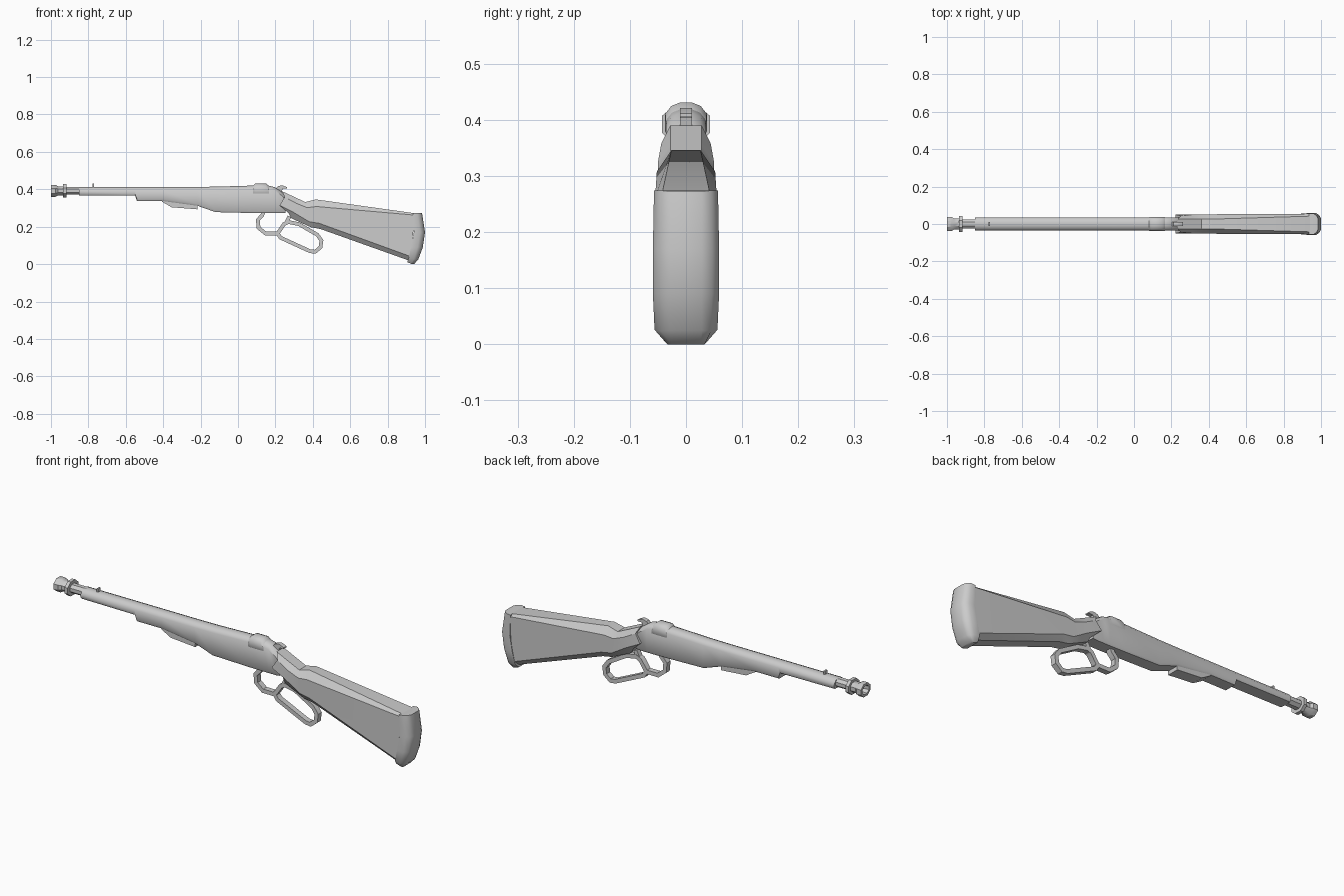
import bpy, bmesh, math
from mathutils import Vector

if "Cube" in bpy.data.objects:
    bpy.data.objects.remove(bpy.data.objects["Cube"])


def skin(name, rings, closed=False, angle=35):
    """Bridge a row of equal rings; open rows get caps made of cross strips."""
    bm = bmesh.new()
    vs = [[bm.verts.new(p) for p in ring] for ring in rings]
    n = len(rings[0])
    for a in range(len(vs) if closed else len(vs) - 1):
        r, s = vs[a], vs[(a + 1) % len(vs)]
        for i in range(n):
            j = (i + 1) % n
            bm.faces.new((r[i], r[j], s[j], s[i]))
    if not closed:
        for r in (vs[0], vs[-1]):
            for i in range(n // 2 - 1):
                bm.faces.new((r[i], r[i + 1], r[n - 2 - i], r[n - 1 - i]))
    bmesh.ops.recalc_face_normals(bm, faces=bm.faces)
    me = bpy.data.meshes.new(name)
    bm.to_mesh(me)
    bm.free()
    ob = bpy.data.objects.new(name, me)
    bpy.context.collection.objects.link(ob)
    bpy.ops.object.select_all(action='DESELECT')
    ob.select_set(True)
    bpy.context.view_layer.objects.active = ob
    bpy.ops.object.shade_smooth_by_angle(angle=math.radians(angle))
    return ob


def mirrored(levels):
    """Half section (x, z, half width) from bottom to top -> full ring."""
    return ([(x, w, z) for x, z, w in levels] +
            [(x, -w, z) for x, z, w in reversed(levels)])


def loft(name, sections, angle=35):
    return skin(name, [mirrored(s) for s in sections], angle=angle)


def strip(name, path, thick, half, closed):
    """Flat band of rectangular section following a path in the xz plane."""
    pts = [Vector(p) for p in path]
    rings = []
    for i, p in enumerate(pts):
        a = pts[i - 1] if (closed or i) else None
        b = pts[(i + 1) % len(pts)] if (closed or i < len(pts) - 1) else None
        d1 = (p - a).normalized() if a is not None else (b - p).normalized()
        d2 = (b - p).normalized() if b is not None else d1
        m = (d1 + d2).normalized()
        nrm = Vector((-m.y, m.x)) * (thick / 2 / max(0.5, m.dot(d1)))
        o, q = p + nrm, p - nrm
        rings.append([(o.x, -half, o.y), (o.x, half, o.y),
                      (q.x, half, q.y), (q.x, -half, q.y)])
    return skin(name, rings, closed)


def plate(name, profile, half):
    """Side profile given as (x, bottom z, top z) columns, extruded across y."""
    return loft(name, [[(x, zb, half), (x, zt, half)] for x, zb, zt in profile])


def body_section(x, zb, zt, w=0.036):
    return [(x, zb, w - 0.006), (x, zb + 0.009, w), (x, zt - 0.02, w),
            (x, zt - 0.006, w - 0.011), (x, zt, w - 0.026)]


# Fore-end and receiver in one body
loft("receiver_body", [body_section(*s) for s in (
    (-0.85, 0.368, 0.413), (-0.55, 0.366, 0.413), (-0.54, 0.337, 0.413),
    (-0.40, 0.337, 0.413), (-0.217, 0.312, 0.413), (-0.12, 0.278, 0.414),
    (0.08, 0.273, 0.42), (0.165, 0.272, 0.419), (0.195, 0.272, 0.412),
    (0.235, 0.272, 0.386), (0.255, 0.275, 0.362))], 40)

# Raised cap over the chamber
loft("chamber_cap", [body_section(x, 0.37, zt, w) for x, zt, w in (
    (0.08, 0.42, 0.036), (0.093, 0.431, 0.037),
    (0.15, 0.431, 0.037), (0.167, 0.417, 0.036))], 40)

# Block under the fore-end
plate("fore_grip_block", [(-0.405, 0.333, 0.35), (-0.355, 0.304, 0.35),
                          (-0.217, 0.293, 0.35)], 0.03)

# Eight-sided barrel with collar and flared, hollow muzzle
barrel = ((-0.83, 0.021), (-0.918, 0.021), (-0.918, 0.036), (-0.935, 0.036),
          (-0.935, 0.024), (-0.962, 0.024), (-0.975, 0.032), (-1.0, 0.032),
          (-1.0, 0.021), (-0.95, 0.018))
rings = []
for x, r in barrel:
    c = r / math.cos(math.pi / 8)
    rings.append([(x, 1.2 * c * math.cos(a), 0.392 + c * math.sin(a))
                  for a in ((i + 0.5) * math.pi / 4 for i in range(8))])
skin("barrel", rings)

# Front sight
plate("front_sight", [(-0.779, 0.405, 0.43), (-0.771, 0.405, 0.43)], 0.01)

# Hammer
plate("hammer", [(0.203, 0.39, 0.405), (0.212, 0.38, 0.416),
                 (0.232, 0.375, 0.421), (0.238, 0.404, 0.421),
                 (0.262, 0.405, 0.411)], 0.011)

# Stock: wrist with notched front, then the tapered shoulder part
loft("stock", [
    [(.27, .272, .03), (.222, .315, .05), (.25, .358, .044), (.235, .39, .028)],
    [(.285, .245, .03), (.30, .275, .05), (.312, .325, .05), (.31, .355, .028)],
    [(.39, .197, .03), (.38, .227, .05), (.37, .302, .05), (.36, .332, .028)],
    [(.44, .188, .03), (.435, .218, .052), (.42, .308, .052), (.415, .346, .026)],
    [(.92, .017, .032), (.925, .04, .055), (.945, .262, .055), (.945, .272, .042)],
], 30)

# Curved butt plate
front = [(.905, .010, .035), (.912, .032, .056), (.926, .09, .058),
         (.940, .17, .058), (.936, .272, .057)]
middle = [(.926, .002, .035), (.940, .026, .056), (.960, .09, .059),
          (.973, .17, .059), (.958, .274, .057)]
rear = [(.938, .0, .033), (.957, .024, .045), (.980, .09, .046),
        (.991, .17, .046), (.976, .274, .045)]
back = [(.942, .001, .026), (.964, .025, .028), (.988, .09, .028),
        (1.0, .17, .028), (.984, .273, .028)]
loft("butt_plate", [front, middle, rear, back], 40)

# Lever: small open guard and large closed finger loop
strip("trigger_guard", [(.138, .285), (.130, .262), (.106, .236), (.110, .194),
                        (.147, .164), (.215, .164)], 0.02, 0.014, False)
strip("finger_loop", [(.247, .215), (.270, .225), (.325, .214), (.424, .157),
                      (.446, .126), (.441, .09), (.412, .066), (.385, .069),
                      (.228, .141), (.212, .164)], 0.02, 0.014, True)
strip("lever_link", [(.255, .215), (.275, .255)], 0.02, 0.012, False)
